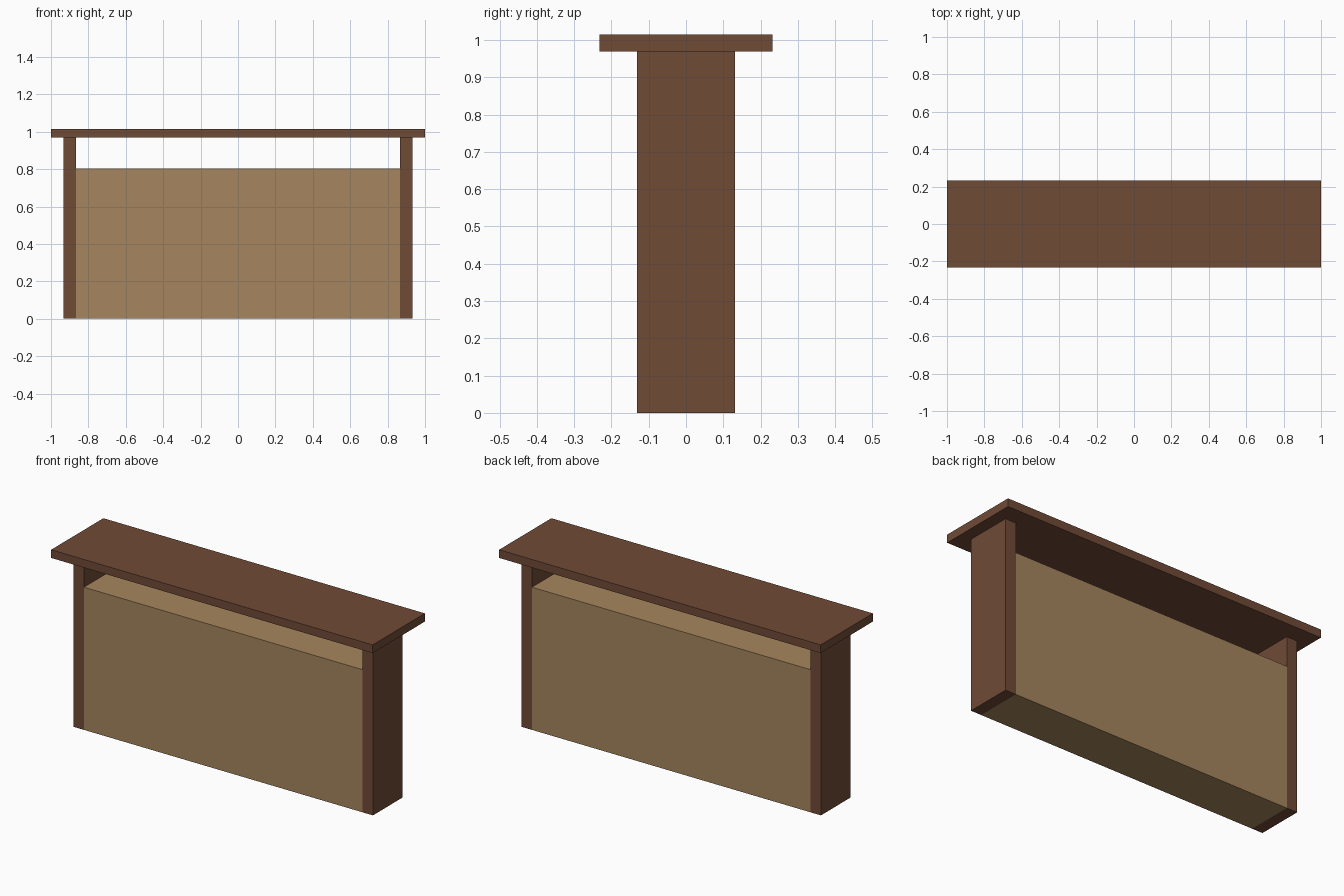
import bpy

if "Cube" in bpy.data.objects:
    bpy.data.objects.remove(bpy.data.objects["Cube"])


def material(name, rgb):
    m = bpy.data.materials.new(name)
    m.diffuse_color = (*rgb, 1.0)
    m.use_nodes = True
    m.node_tree.nodes["Principled BSDF"].inputs["Base Color"].default_value = m.diffuse_color
    return m


def box(name, x, y, z, mat):
    """Box spanning the given (min, max) ranges."""
    bpy.ops.mesh.primitive_cube_add(size=1)
    o = bpy.context.object
    o.name = name
    o.location = [(a + b) / 2 for a, b in (x, y, z)]
    o.scale = [b - a for a, b in (x, y, z)]
    bpy.ops.object.transform_apply(location=True, rotation=False, scale=True)
    o.data.materials.append(mat)
    return o


dark_wood = material("dark brown wood", (0.162, 0.070, 0.037))
tan_panel = material("tan panel", (0.381, 0.238, 0.112))

DEPTH = (-0.132, 0.132)
INNER, OUTER = 0.866, 0.932
TOP_UNDER = 0.969

# Overhanging counter top
box("counter_top", (-1, 1), (-0.232, 0.232), (TOP_UNDER, 1.015), dark_wood)

# End posts
box("left_post", (-OUTER, -INNER), DEPTH, (0, TOP_UNDER), dark_wood)
box("right_post", (INNER, OUTER), DEPTH, (0, TOP_UNDER), dark_wood)

# Solid infill, flush with the posts, leaving a gap under the top
box("infill_panel", (-INNER, INNER), DEPTH, (0, 0.802), tan_panel)
